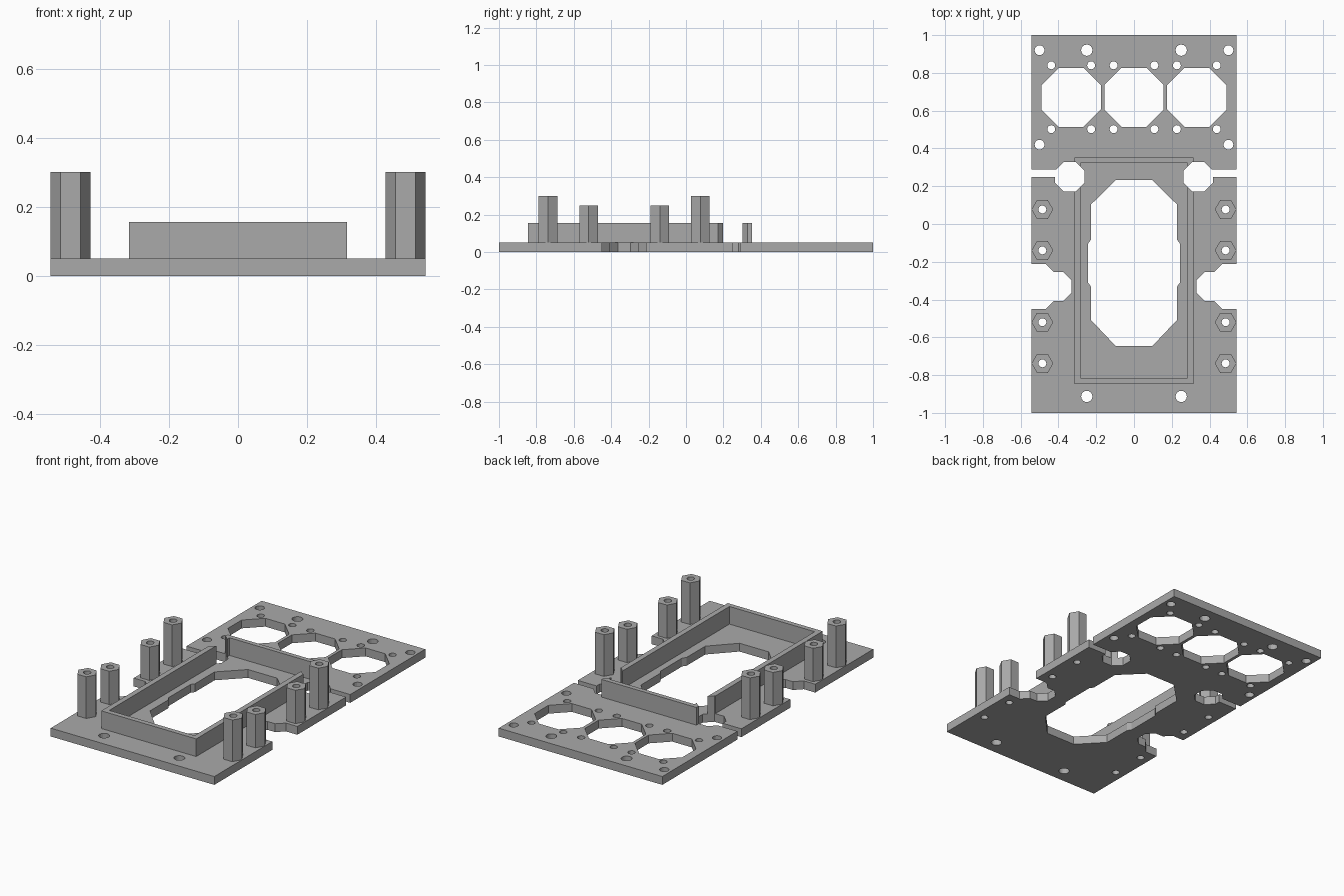
import bpy, bmesh
from math import cos, sin, pi

if "Cube" in bpy.data.objects:
    bpy.data.objects.remove(bpy.data.objects["Cube"])

grey = bpy.data.materials.new("plain_grey")
grey.diffuse_color = (0.4, 0.4, 0.4, 1)
grey.use_nodes = True
grey.node_tree.nodes["Principled BSDF"].inputs["Base Color"].default_value = grey.diffuse_color


def ngon(x, y, r, n, start=0.0):
    return [(x + r * cos(start + 2 * pi * i / n), y + r * sin(start + 2 * pi * i / n)) for i in range(n)]


def mirrored(half):
    # close a right-hand half profile with its mirror image
    return half + [(-x, y) for x, y in reversed(half)]


def extrude(name, loops, z0, z1):
    # first loop is the outline, the others are holes
    cu = bpy.data.curves.new(name, 'CURVE')
    cu.dimensions = '2D'
    cu.fill_mode = 'BOTH'
    cu.extrude = (z1 - z0) / 2
    for pts in loops:
        s = cu.splines.new('POLY')
        s.points.add(len(pts) - 1)
        for p, (x, y) in zip(s.points, pts):
            p.co = (x, y, 0, 1)
        s.use_cyclic_u = True
    tmp = bpy.data.objects.new(name + "_curve", cu)
    bpy.context.collection.objects.link(tmp)
    dg = bpy.context.evaluated_depsgraph_get()
    me = bpy.data.meshes.new_from_object(tmp.evaluated_get(dg))
    bpy.data.objects.remove(tmp)
    bm = bmesh.new()
    bm.from_mesh(me)
    bmesh.ops.remove_doubles(bm, verts=bm.verts, dist=1e-5)
    bmesh.ops.translate(bm, verts=bm.verts, vec=(0, 0, (z0 + z1) / 2))
    bmesh.ops.recalc_face_normals(bm, faces=bm.faces)
    for f in bm.faces:
        f.smooth = False
        f.material_index = 0
    bm.to_mesh(me)
    bm.free()
    me.materials.clear()
    me.materials.append(grey)
    ob = bpy.data.objects.new(name, me)
    bpy.context.collection.objects.link(ob)
    return ob


T = 0.05      # plate thickness
W = 0.543     # plate half width
POST_X, POST_HOLE = 0.485, 0.021
POSTS = [(0.077, 0.3), (-0.14, 0.25), (-0.52, 0.25), (-0.738, 0.3)]

# plate outline: side notch, then slit ending in an octagonal hole
outline = mirrored([
    (W, -1), (W, -0.45), (0.467, -0.45), (0.425, -0.407), (0.375, -0.407),
    (0.331, -0.363), (0.331, -0.297), (0.375, -0.254), (0.425, -0.254),
    (0.467, -0.213), (W, -0.213),
    (W, 0.25), (0.419, 0.25), (0.419, 0.218), (0.373, 0.172), (0.309, 0.172),
    (0.263, 0.218), (0.263, 0.282), (0.309, 0.328), (0.373, 0.328),
    (0.413, 0.288), (W, 0.288), (W, 1)])

# large central opening
opening = mirrored([
    (0.097, -0.646), (0.228, -0.508), (0.228, -0.332), (0.243, -0.31),
    (0.243, -0.103), (0.228, -0.083), (0.228, 0.103), (0.097, 0.233)])

holes = [opening]
# row of three octagonal windows
holes += [ngon(x, 0.67, 0.17, 8, pi / 8) for x in (-0.333, 0, 0.333)]
for s in (-1, 1):
    # small screw holes around the windows
    holes += [ngon(s * x, y, 0.021, 16) for x in (0.108, 0.227, 0.438) for y in (0.502, 0.84)]
    # mounting holes
    holes += [ngon(s * 0.5, y, 0.026, 16) for y in (0.42, 0.92)]
    holes += [ngon(s * 0.25, y, 0.03, 16) for y in (-0.913, 0.92)]
    # post bores
    holes += [ngon(s * POST_X, y, POST_HOLE, 16) for y, _ in POSTS]

extrude("base_plate", [outline] + holes, 0, T)

# raised frame, interrupted by the octagonal holes
extrude("frame_main_wall", [mirrored([
    (0.315, -0.846)]) [:1] + [(0.315, 0.172), (0.309, 0.172), (0.283, 0.198), (0.283, -0.816),
    (-0.283, -0.816), (-0.283, 0.198), (-0.309, 0.172), (-0.315, 0.172), (-0.315, -0.846)]], T, 0.156)
extrude("frame_end_wall", [mirrored([
    (0.283, 0.324), (0.283, 0.302), (0.309, 0.328), (0.315, 0.328), (0.315, 0.352)])], T, 0.156)

# hexagonal hollow posts
for s, side in ((-1, "left"), (1, "right")):
    for i, (y, h) in enumerate(POSTS):
        extrude(f"{side}_post_{i + 1}",
                [ngon(s * POST_X, y, 0.0575, 6), ngon(s * POST_X, y, POST_HOLE, 16)], T, h)
